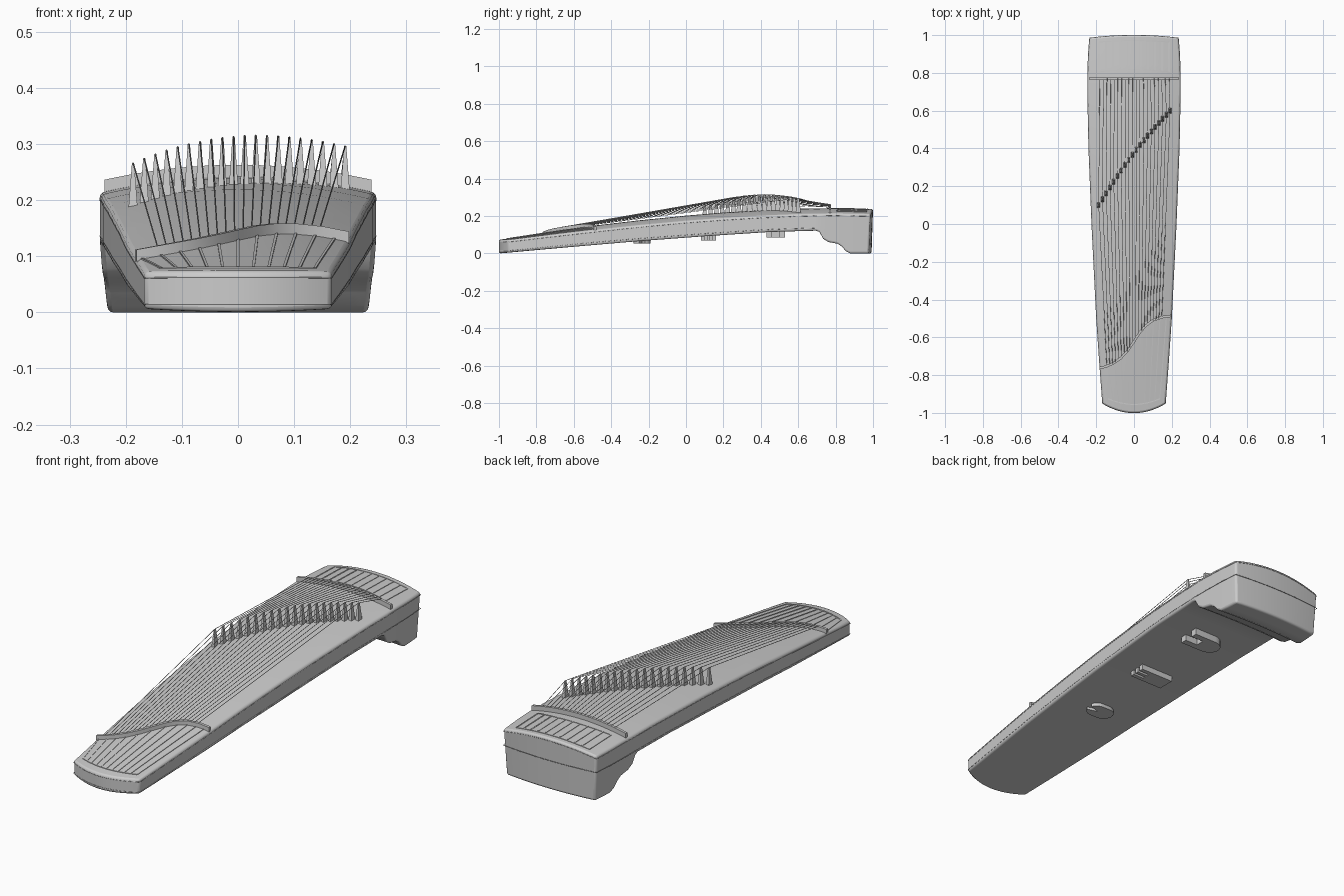
import bpy, bmesh, math
from mathutils import Vector

if "Cube" in bpy.data.objects:
    bpy.data.objects.remove(bpy.data.objects["Cube"])


def interp(tab, v):
    if v <= tab[0][0]:
        return tab[0][1]
    for (a, p), (b, q) in zip(tab, tab[1:]):
        if v <= b:
            return p + (q - p) * (v - a) / (b - a)
    return tab[-1][1]


WIDTH = [(-1, .167), (-.76, .183), (-.5, .199), (0, .224), (.4, .24), (.75, .247), (.9, .243), (1, .236)]
EDGE = [(-1, .066), (-.76, .094), (-.5, .124), (-.25, .151), (0, .174), (.2, .189), (.4, .201),
        (.6, .21), (.8, .214), (1, .209)]
CROWN = [(-1, .007), (-.75, .016), (-.5, .024), (.2, .03), (1, .028)]
UNDER = [(-1, 0), (-.6, .036), (-.25, .066), (.1, .092), (.45, .115), (.7, .122)]
FOOT = UNDER + [(.72, .115), (.74, .078), (.77, .061), (.82, .052), (.845, .035), (.865, .012), (.89, 0), (1, 0)]


def top(x, y):
    u = min(1, abs(x) / interp(WIDTH, y))
    return interp(EDGE, y) + interp(CROWN, y) * (1 - u * u)


def plan_y(s, u):
    # bowed front and back ends
    return s + u * u * (.05 * max(0, (-s - .5) / .5) - .015 * max(0, (s - .5) / .5))


def make(name, bm, angle=35):
    bmesh.ops.recalc_face_normals(bm, faces=bm.faces[:])
    me = bpy.data.meshes.new(name)
    bm.to_mesh(me)
    bm.free()
    ob = bpy.data.objects.new(name, me)
    bpy.context.collection.objects.link(ob)
    bpy.ops.object.select_all(action='DESELECT')
    ob.select_set(True)
    bpy.context.view_layer.objects.active = ob
    bpy.ops.object.shade_smooth_by_angle(angle=math.radians(angle))
    return ob


def sweep(bm, pts, width, height, sink=.003):
    # rectangular strip lying on the crowned top
    rings = []
    for i, (x, y) in enumerate(pts):
        a, b = pts[max(0, i - 1)], pts[min(len(pts) - 1, i + 1)]
        d = Vector((b[0] - a[0], b[1] - a[1])).normalized()
        nx, ny = -d.y * width / 2, d.x * width / 2
        z = top(x, y)
        rings.append([bm.verts.new((x + s * nx, y + s * ny, z + h))
                      for s, h in ((-1, -sink), (1, -sink), (1, height), (-1, height))])
    for r, q in zip(rings, rings[1:]):
        for k in range(4):
            bm.faces.new((r[k], r[(k + 1) % 4], q[(k + 1) % 4], q[k]))
    bm.faces.new(rings[0])
    bm.faces.new(rings[-1])


def line(a, b, n=8):
    return [(a[0] + (b[0] - a[0]) * i / n, a[1] + (b[1] - a[1]) * i / n) for i in range(n + 1)]


def tubes(name, paths, radius):
    cu = bpy.data.curves.new(name, 'CURVE')
    cu.dimensions = '3D'
    cu.bevel_depth = radius
    cu.bevel_resolution = 1
    cu.use_fill_caps = True
    for p in paths:
        sp = cu.splines.new('POLY')
        sp.points.add(len(p) - 1)
        for pt, co in zip(sp.points, p):
            pt.co = (*co, 1)
    ob = bpy.data.objects.new(name, cu)
    bpy.context.collection.objects.link(ob)
    bpy.ops.object.select_all(action='DESELECT')
    ob.select_set(True)
    bpy.context.view_layer.objects.active = ob
    bpy.ops.object.convert(target='MESH')


# Body: lofted soundbox with the rear foot in its underside
bm = bmesh.new()
N = 16
US = [-1 + 2 * i / N for i in range(N + 1)]
stations = sorted(set([round(-1 + .1 * i, 3) for i in range(18)] + [v for v, _ in FOOT] + [.93, .97]))
rows = []
for s in stations:
    w = interp(WIDTH, s)
    zb = interp(FOOT, s)
    narrow = 1 - .045 * max(0, interp(UNDER, s) - zb) / .122
    up = [bm.verts.new((u * w, plan_y(s, u), top(u * w, plan_y(s, u)))) for u in US]
    lo = [bm.verts.new((u * w * narrow, plan_y(s, u) - (.008 if s == 1 else 0),
                        zb + (.11 * (plan_y(s, u) - s) if s < -.5 else 0))) for u in US]
    rows.append((up, lo))
for (a, b), (c, d) in zip(rows, rows[1:]):
    for i in range(N):
        bm.faces.new((a[i], a[i + 1], c[i + 1], c[i]))
        bm.faces.new((b[i], d[i], d[i + 1], b[i + 1]))
    for i in (0, N):
        bm.faces.new((a[i], c[i], d[i], b[i]))
for a, b in (rows[0], rows[-1]):
    for i in range(N):
        bm.faces.new((a[i], b[i], b[i + 1], a[i + 1]))
body = make("soundbox", bm)
bev = body.modifiers.new("bevel", 'BEVEL')
bev.width = .009
bev.segments = 3
bev.limit_method = 'ANGLE'
bev.angle_limit = math.radians(55)

# Inlay lines running round the sides
outline = ([(-1, -1 + i * .1) for i in range(21)] + [(u, 1) for u in US[1:-1]]
           + [(1, 1 - i * .1) for i in range(21)] + [(u, -1) for u in US[-2::-1]])
paths = [[], []]
for u, s in outline:
    w, y = interp(WIDTH, s), plan_y(s, u)
    paths[0].append((u * w, y, top(u * w, y) - .011))
    paths[1].append((u * w * .999, y, interp(UNDER, s) + .014))
tubes("side_inlays", paths, .0012)

# Curved front bridge
S = [(-.182, -.762), (-.15, -.755), (-.11, -.738), (-.07, -.71), (-.035, -.672), (0, -.622),
     (.03, -.575), (.06, -.54), (.1, -.51), (.15, -.493), (.197, -.486)]
bm = bmesh.new()
sweep(bm, S, .013, .018)
make("front_bridge", bm)

# Straight rear bridge
bm = bmesh.new()
sweep(bm, line((-.238, .77), (.238, .77), 24), .012, .021)
make("rear_bridge", bm)

# Ribbed panels at both ends
bm = bmesh.new()
for i in range(11):
    x = -.185 + .037 * i
    sweep(bm, line((x, .805 + .012 * (1 - (x / .185) ** 2)), (x, .963), 3), .005, .002)
for y, bow in ((.805, .012), (.963, .008)):
    sweep(bm, [(x, y + bow * (1 - (x / .185) ** 2)) for x, _ in line((-.185, 0), (.185, 0), 16)], .005, .002)
make("rear_panel_ribs", bm)
bm = bmesh.new()
for i in range(11):
    k = -1 + i / 5
    xb = .172 * k
    sweep(bm, line((.137 * k, -.955 + .03 * k * k), (xb, interp(S, xb)), 6), .005, .002)
sweep(bm, [(.137 * u, -.955 + .03 * u * u) for u in US], .005, .002)
make("front_panel_ribs", bm)

# Movable bridges on a diagonal, and the strings over them
COUNT = 20
bm = bmesh.new()
strings = []
for i in range(COUNT):
    k = i / (COUNT - 1)
    x = -.187 + .378 * k
    y = .1 + .5 * k + .03 * math.sin(math.pi * k)
    base, tip = top(x, y) - .003, top(x, y) + .075 + .01 * math.sin(math.pi * k)
    lo = [bm.verts.new((x + a * .008, y + b * .014, base)) for a, b in ((-1, -1), (1, -1), (1, 1), (-1, 1))]
    hi = [bm.verts.new((x + a * .002, y + b * .005, tip)) for a, b in ((-1, -1), (1, -1), (1, 1), (-1, 1))]
    for j in range(4):
        bm.faces.new((lo[j], lo[(j + 1) % 4], hi[(j + 1) % 4], hi[j]))
    bm.faces.new(lo)
    bm.faces.new(hi)
    xf, xr = x * .77, x * .97
    yf = interp(S, xf)
    strings.append([(xf, yf, top(xf, yf) + .018), (x, y, tip), (xr, .772, top(xr, .772) + .021)])
make("movable_bridges", bm)
tubes("strings", strings, .0013)


# Three blocks under the body
def block(name, pts, cy, z0, height):
    bm = bmesh.new()
    f = bm.faces.new([bm.verts.new((x, cy + y, z0)) for x, y in pts])
    r = bmesh.ops.extrude_face_region(bm, geom=[f])
    bmesh.ops.translate(bm, verts=[v for v in r['geom'] if isinstance(v, bmesh.types.BMVert)], vec=(0, 0, height))
    make(name, bm)


def arc(cx, rx, ry, a0, a1, n=10):
    return [(cx + rx * math.cos(math.radians(a0 + (a1 - a0) * i / n)),
             ry * math.sin(math.radians(a0 + (a1 - a0) * i / n))) for i in range(n + 1)]


block("rear_underside_block", arc(-.03, .055, .05, 90, 270)
      + [(.085, -.05), (.085, -.02), (.02, -.02), (.02, .02), (.085, .02), (.085, .05)], .48, .086, .034)
block("middle_underside_block", [(-.085, .04), (-.085, -.04), (.085, -.04), (.085, -.02), (.03, -.02), (.03, -.008),
      (.085, -.008), (.085, .008), (.03, .008), (.03, .02), (.085, .02), (.085, .04)], .12, .07, .028)
block("front_underside_block", arc(-.02, .045, .045, 90, 270) + arc(.02, .045, .045, -90, -20, 5)
      + [(.015, 0)] + arc(.02, .045, .045, 20, 90, 5), -.235, .054, .018)
